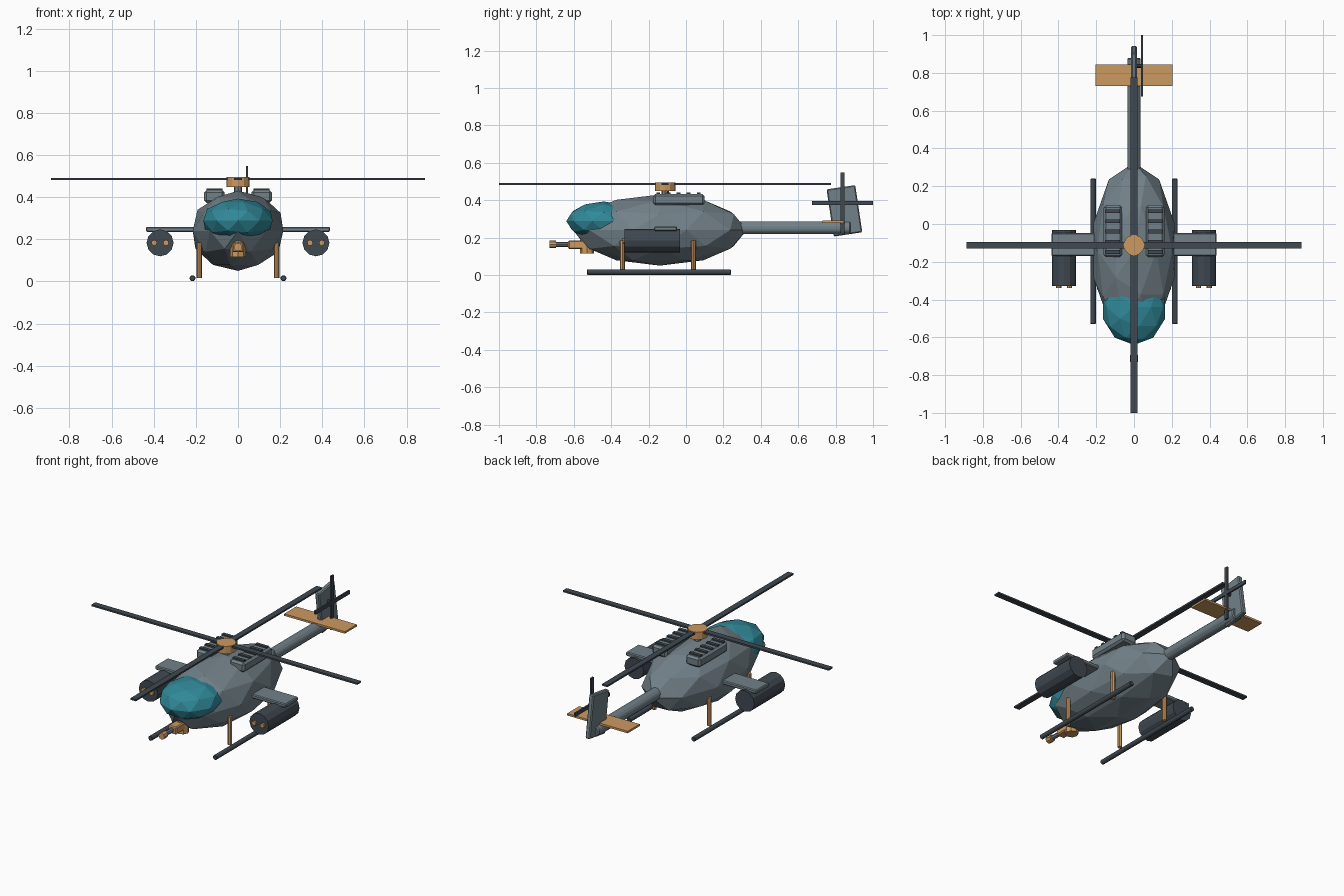
import bpy
from math import pi, radians

if "Cube" in bpy.data.objects:
    bpy.data.objects.remove(bpy.data.objects["Cube"])


def material(name, rgb):
    m = bpy.data.materials.new(name)
    m.diffuse_color = (*rgb, 1)
    m.use_nodes = True
    m.node_tree.nodes["Principled BSDF"].inputs["Base Color"].default_value = m.diffuse_color
    return m


HULL = material("hull_slate", (0.17, 0.22, 0.25))
DARK = material("dark_metal", (0.05, 0.065, 0.08))
COPPER = material("copper", (0.60, 0.32, 0.12))
GLASS = material("teal_glass", (0.03, 0.25, 0.32))


def finish(name, mat, scale=None, bevel=0):
    o = bpy.context.object
    o.name = name
    if scale:
        o.scale = scale
        bpy.ops.object.transform_apply(location=False, rotation=False, scale=True)
    o.data.materials.append(mat)
    if bevel:
        b = o.modifiers.new("edge_bevel", "BEVEL")
        b.width, b.segments = bevel, 1
    return o


def box(name, loc, size, mat, rot=(0, 0, 0), bevel=0):
    bpy.ops.mesh.primitive_cube_add(size=1, location=loc, rotation=rot)
    return finish(name, mat, size, bevel)


def ball(name, loc, radii, mat):
    bpy.ops.mesh.primitive_ico_sphere_add(subdivisions=2, radius=1, location=loc)
    return finish(name, mat, radii)


def tube(name, loc, r, length, mat, axis="Z", sides=8, bevel=0):
    # n-sided cylinder along one axis
    rot = {"X": (0, pi / 2, 0), "Y": (pi / 2, 0, 0), "Z": (0, 0, 0)}[axis]
    bpy.ops.mesh.primitive_cylinder_add(vertices=sides, radius=r, depth=length,
                                        location=loc, rotation=rot)
    return finish(name, mat, bevel=bevel)


# Faceted fuselage and canopy
ball("fuselage", (0, -0.14, 0.24), (0.226, 0.465, 0.19), HULL)
ball("canopy", (0, -0.44, 0.288), (0.173, 0.2, 0.105), GLASS)

# Tail boom, fin and stabilizer
boom = tube("tail_boom", (0, 0.53, 0.252), 0.037, 0.70, HULL, "Y", 8, 0.006)
boom.rotation_euler[1] = pi / 8
boom.rotation_euler = (pi / 2, pi / 8, 0)
box("tail_fin", (0, 0.847, 0.343), (0.03, 0.155, 0.255), HULL, (radians(8.5), 0, 0), 0.006)
box("tail_stabilizer", (0, 0.788, 0.285), (0.405, 0.115, 0.012), COPPER)

# Tail rotor
tube("tail_rotor_shaft", (0.025, 0.837, 0.385), 0.01, 0.035, DARK, "X")
box("tail_rotor_blade_vertical", (0.042, 0.837, 0.385), (0.01, 0.022, 0.326), DARK)
box("tail_rotor_blade_level", (0.042, 0.837, 0.385), (0.01, 0.326, 0.022), DARK)

# Main rotor: mast, hub, four blades
tube("rotor_mast", (0, -0.112, 0.425), 0.02, 0.06, HULL)
tube("rotor_hub", (0, -0.112, 0.472), 0.055, 0.046, COPPER, sides=12)
box("rotor_blades_across", (0, -0.112, 0.487), (1.776, 0.036, 0.01), DARK)
box("rotor_blades_along", (0, -0.112, 0.487), (0.036, 1.776, 0.01), DARK)

# Chin gun
tube("gun_turret", (0, -0.53, 0.155), 0.037, 0.08, COPPER)
box("gun_receiver", (0, -0.57, 0.162), (0.056, 0.12, 0.046), COPPER, bevel=0.006)
tube("gun_barrel", (0, -0.66, 0.163), 0.013, 0.09, HULL, "Y")
tube("gun_muzzle", (0, -0.712, 0.163), 0.02, 0.036, COPPER, "Y")

for side, s in (("right", 1), ("left", -1)):
    # Engine intake with cooling slats
    box(f"{side}_engine_housing", (s * 0.112, -0.038, 0.403), (0.098, 0.275, 0.06),
        HULL, bevel=0.012)
    for i in range(5):
        box(f"{side}_engine_slat_{i + 1}", (s * 0.112, -0.148 + i * 0.054, 0.434),
            (0.076, 0.02, 0.014), DARK)

    # Stub wing and rocket pod
    box(f"{side}_stub_wing", (s * 0.287, -0.109, 0.247), (0.30, 0.122, 0.024),
        HULL, bevel=0.005)
    tube(f"{side}_rocket_pod", (s * 0.37, -0.18, 0.183), 0.064, 0.295, DARK, "Y", 12)
    for n, dx in (("inner", -0.028), ("outer", 0.028)):
        tube(f"{side}_{n}_rocket", (s * (0.37 + dx), -0.325, 0.183), 0.014, 0.03,
             COPPER, "Y")

    # Landing skid and legs
    tube(f"{side}_skid", (s * 0.216, -0.145, 0.015), 0.015, 0.77, DARK, "Y", 8, 0.003)
    for n, y in (("front", -0.34), ("rear", 0.04)):
        tube(f"{side}_{n}_skid_leg", (s * 0.184, y, 0.1), 0.013, 0.17, COPPER)
